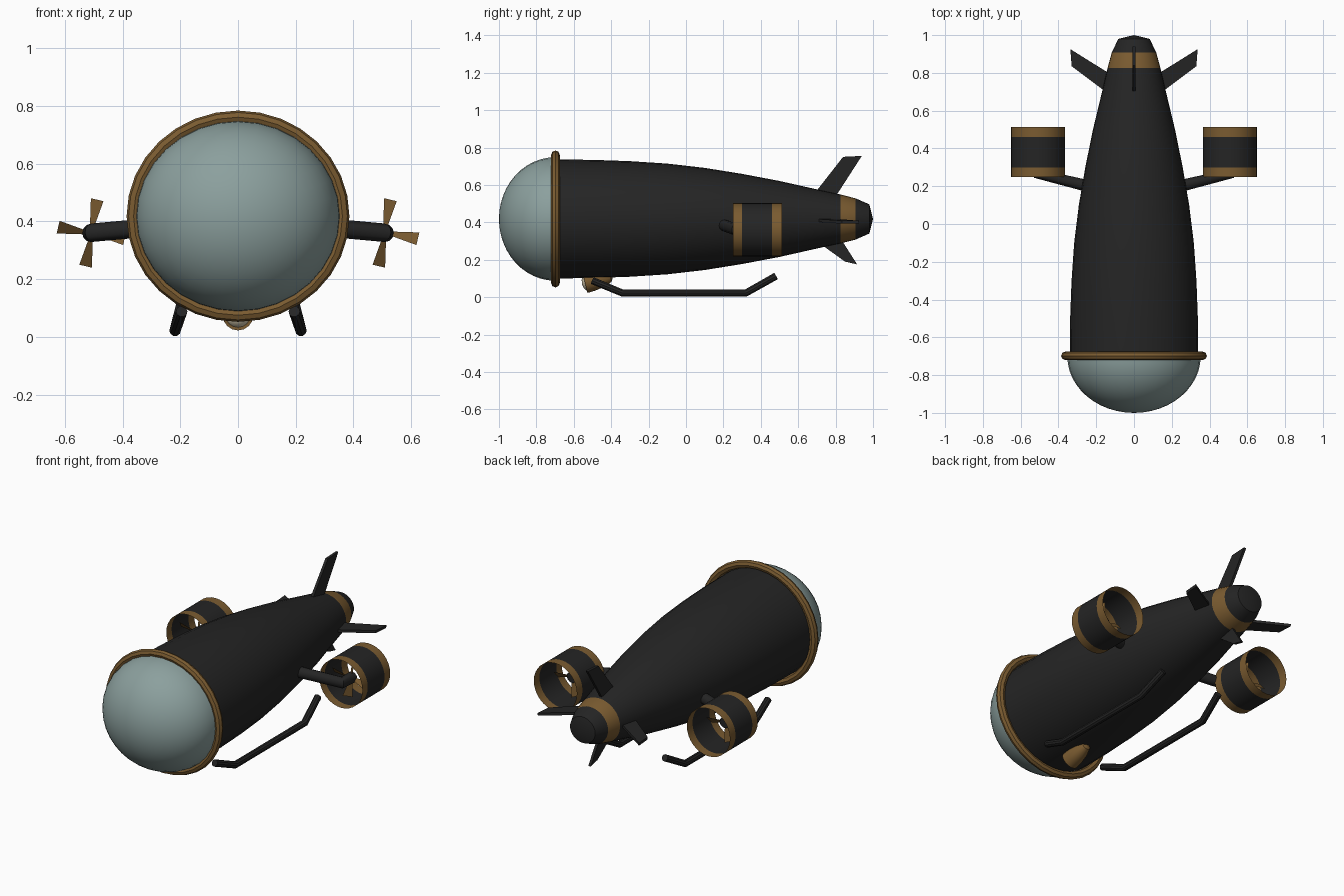
import bpy, bmesh, math
from mathutils import Vector, Matrix

cube = bpy.data.objects.get("Cube")
if cube:
    bpy.data.objects.remove(cube, do_unlink=True)


def material(name, rgb):
    m = bpy.data.materials.new(name)
    m.use_nodes = True
    m.diffuse_color = (*rgb, 1)
    bsdf = next(n for n in m.node_tree.nodes if n.type == 'BSDF_PRINCIPLED')
    bsdf.inputs["Base Color"].default_value = (*rgb, 1)
    bsdf.inputs["Roughness"].default_value = 0.6
    return m


DARK = material("charcoal", (0.018, 0.018, 0.018))
GOLD = material("bronze", (0.195, 0.105, 0.03))
GLASS = material("grey_green_glass", (0.26, 0.35, 0.34))
CREAM = material("cream_lens", (0.7, 0.62, 0.45))


def finish(name, bm, mats, smooth=True):
    bmesh.ops.remove_doubles(bm, verts=bm.verts[:], dist=1e-5)
    bmesh.ops.recalc_face_normals(bm, faces=bm.faces[:])
    me = bpy.data.meshes.new(name)
    bm.to_mesh(me)
    bm.free()
    for m in mats:
        me.materials.append(m)
    ob = bpy.data.objects.new(name, me)
    bpy.context.collection.objects.link(ob)
    if smooth:
        bpy.ops.object.select_all(action='DESELECT')
        ob.select_set(True)
        bpy.context.view_layer.objects.active = ob
        bpy.ops.object.shade_smooth_by_angle(angle=math.radians(35))
    return ob


def revolve(name, profile, mats, centre=(0, 0, 0), sx=1.0, segs=32, band=None, loop=False):
    """Spin (y, radius) points about the y axis; band(y) picks the material slot."""
    bm = bmesh.new()
    rings = []
    for y, r in profile:
        rings.append([bm.verts.new((sx * r * math.cos(t), y, r * math.sin(t)))
                      for t in (2 * math.pi * i / segs for i in range(segs))])
    pairs = list(zip(rings, rings[1:])) + ([(rings[-1], rings[0])] if loop else [])
    for a, b in pairs:
        for i in range(segs):
            j = (i + 1) % segs
            f = bm.faces.new((a[i], a[j], b[j], b[i]))
            if band:
                f.material_index = band(f.calc_center_median().y)
    ob = finish(name, bm, mats)
    ob.location = centre
    return ob


def tube(name, points, radius, mat, sides=10):
    """Closed round bar with mitred bends."""
    pts = [Vector(p) for p in points]
    bm = bmesh.new()
    rings = []
    for k, p in enumerate(pts):
        d_in = (p - pts[k - 1]).normalized() if k else (pts[1] - p).normalized()
        d_out = (pts[k + 1] - p).normalized() if k < len(pts) - 1 else d_in
        t = (d_in + d_out).normalized()
        rot = t.to_track_quat('Y', 'Z')
        rings.append([bm.verts.new(p + rot @ Vector((radius * math.cos(a), 0, radius * math.sin(a))))
                      for a in (2 * math.pi * i / sides for i in range(sides))])
    for a, b in zip(rings, rings[1:]):
        for i in range(sides):
            j = (i + 1) % sides
            bm.faces.new((a[i], a[j], b[j], b[i]))
    bm.faces.new(rings[0])
    bm.faces.new(rings[-1])
    return finish(name, bm, [mat])


def fin(name, outline, angle):
    """Thin plate from (y, distance from axis), turned about the hull axis."""
    bm = bmesh.new()
    sides = [[bm.verts.new((x, y, r)) for y, r in outline] for x in (-0.008, 0.008)]
    bm.faces.new(sides[0])
    bm.faces.new(sides[1])
    n = len(outline)
    for i in range(n):
        j = (i + 1) % n
        bm.faces.new((sides[0][i], sides[0][j], sides[1][j], sides[1][i]))
    bm.transform(Matrix.Translation((0, 0, AXIS)) @ Matrix.Rotation(angle, 4, 'Y'))
    return finish(name, bm, [DARK], smooth=False)


AXIS = 0.418
WIDE = 1.07

# Tapered hull with a bronze tail band
hull = [(-0.7, 0.318), (-0.5, 0.316), (-0.3, 0.309), (-0.1, 0.296), (0.1, 0.273), (0.3, 0.241),
        (0.5, 0.203), (0.7, 0.158), (0.825, 0.131), (0.907, 0.11), (0.98, 0.078), (1.0, 0.0)]
revolve("hull", hull, [DARK, GOLD], (0, 0, AXIS), WIDE,
        band=lambda y: 1 if 0.825 < y < 0.907 else 0)

# Glass nose dome
dome = [(-0.7 - 0.3 * math.sin(t), 0.33 * math.cos(t))
        for t in (math.pi / 2 * i / 12 for i in range(13))]
revolve("nose_dome", dome, [GLASS], (0, 0, AXIS), WIDE)

# Bronze collar ring
collar = [(-0.698 + 0.023 * math.cos(t), 0.343 + 0.023 * math.sin(t))
          for t in (2 * math.pi * i / 8 for i in range(8))]
revolve("collar_ring", collar, [GOLD], (0, 0, AXIS), 1.055, loop=True)

# Tail fins
fin("top_fin", [(0.69, 0.14), (0.84, 0.332), (0.94, 0.337), (0.80, 0.12)], 0)
fin("bottom_fin", [(0.70, 0.12), (0.85, 0.228), (0.915, 0.243), (0.83, 0.11)], math.pi)
for side, word in ((1, "left"), (-1, "right")):
    fin(word + "_fin", [(0.70, 0.15), (0.835, 0.33), (0.925, 0.337), (0.79, 0.12)],
        side * math.radians(93))

for side, word in ((1, "left"), (-1, "right")):
    # Ducted engines: open thin shell with bronze end bands
    hub = Vector((side * 0.508, 0, 0.36))
    revolve(word + "_duct", [(0.25, 0.143), (0.3, 0.143), (0.46, 0.143), (0.513, 0.143)],
            [DARK, GOLD], hub, band=lambda y: 0 if 0.3 < y < 0.46 else 1)

    # Engine strut bending back into the hub
    tube(word + "_strut", [(side * 0.22, 0.195, 0.387), (side * 0.505, 0.265, 0.361),
                           (side * 0.508, 0.36, 0.36)], 0.032, DARK, 12)

    # Four pitched propeller blades
    bm = bmesh.new()
    for k in range(4):
        rot = Matrix.Rotation(k * math.pi / 2 + math.radians(3), 4, 'Y')
        blade = [(-0.006, 0.35, 0.02), (0.008, 0.34, 0.02), (0.036, 0.325, 0.112), (-0.008, 0.36, 0.12)]
        bm.faces.new([bm.verts.new(hub + rot @ Vector(p)) for p in blade])
    finish(word + "_propeller", bm, [GOLD], smooth=False)

    # Landing skid
    tube(word + "_skid", [(side * 0.195, -0.50, 0.088), (side * 0.218, -0.34, 0.022),
                          (side * 0.218, 0.32, 0.022), (side * 0.195, 0.48, 0.112)], 0.02, DARK)

# Headlamp under the nose, tipped slightly down
lamp_at = (0, -0.535, 0.075)
bowl = [(0.0, 0.04), (-0.005, 0.053), (0.04, 0.051), (0.09, 0.043), (0.135, 0.026), (0.15, 0.0)]
lens = [(-0.022, 0.0), (-0.018, 0.022), (-0.008, 0.038), (0.0, 0.044)]
for name, shape, mat in (("lamp_housing", bowl, GOLD), ("lamp_lens", lens, CREAM)):
    revolve(name, shape, [mat], lamp_at, segs=16).rotation_euler.x = math.radians(14)
